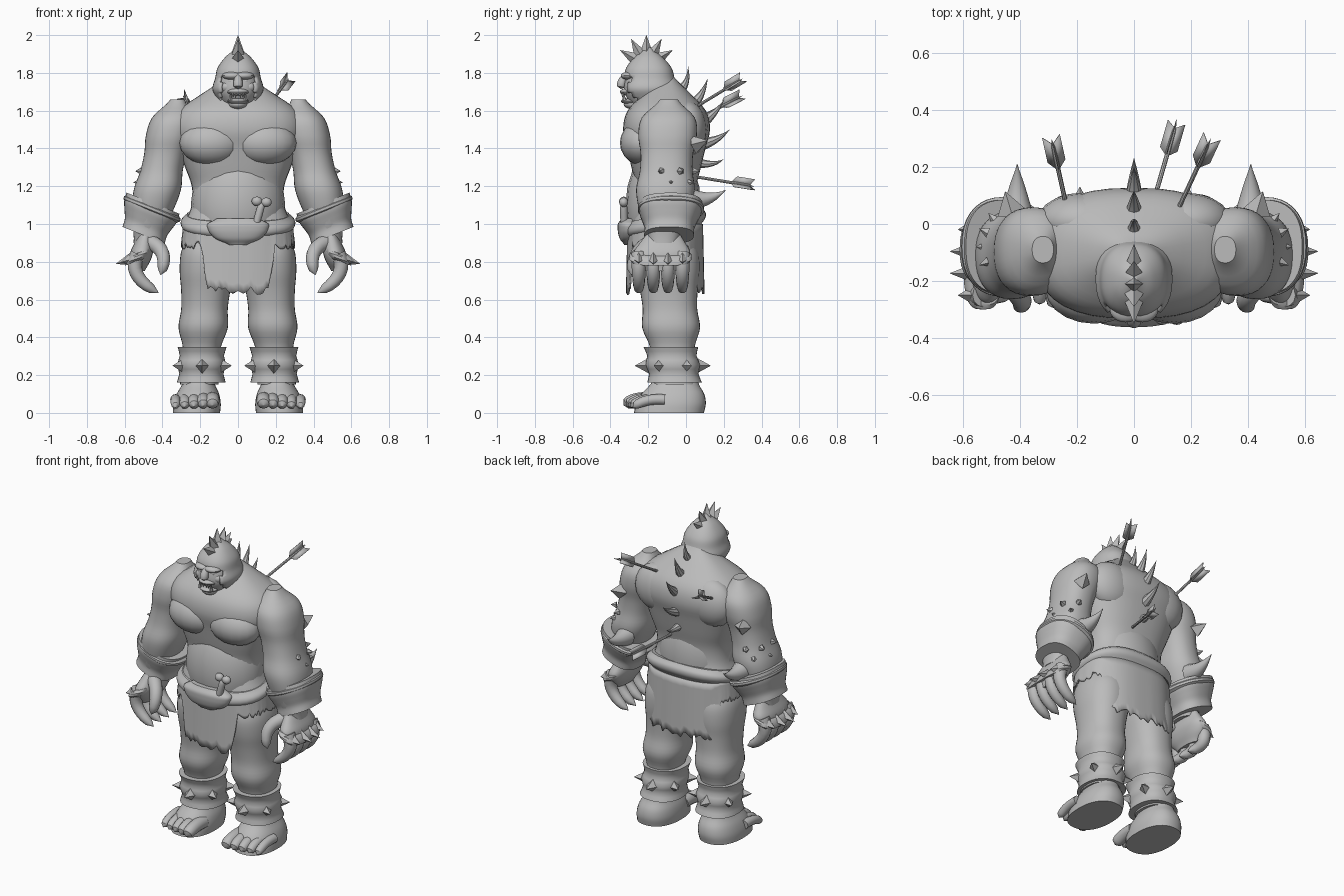
import bpy, bmesh, random
from math import sin, cos, pi, copysign, radians, sqrt
from mathutils import Vector

cube = bpy.data.objects.get("Cube")
if cube:
    bpy.data.objects.remove(cube)
random.seed(4)

grey = bpy.data.materials.new("stone_grey")
grey.use_nodes = True
colour = (.5, .5, .5, 1)
grey.diffuse_color = colour
grey.node_tree.nodes["Principled BSDF"].inputs["Base Color"].default_value = colour
made = []


def make(name, verts, faces, mirror=False, thick=0):
    mesh = bpy.data.meshes.new(name)
    mesh.from_pydata(verts, [], faces)
    bm = bmesh.new()
    bm.from_mesh(mesh)
    bmesh.ops.recalc_face_normals(bm, faces=bm.faces)
    bm.to_mesh(mesh)
    bm.free()
    mesh.materials.append(grey)
    ob = bpy.data.objects.new(name, mesh)
    bpy.context.collection.objects.link(ob)
    if thick:
        ob.modifiers.new("thickness", 'SOLIDIFY').thickness = thick
    if mirror:
        ob.modifiers.new("mirror", 'MIRROR').use_mirror_merge = False
    made.append(ob)


def skin(name, rings, mirror=False, keep=None, caps=True, thick=0):
    """Joins rings of points into a surface."""
    n = len(rings[0])
    verts = [p for ring in rings for p in ring]
    faces = [(i * n + j, i * n + (j + 1) % n, (i + 1) * n + (j + 1) % n, (i + 1) * n + j)
             for i in range(len(rings) - 1) for j in range(n)]
    if keep:
        faces = [f for f in faces if keep(sum((verts[i] for i in f), Vector()) / len(f))]
    if caps:
        faces += [tuple(range(n)), tuple(range(len(verts) - n, len(verts)))]
    make(name, verts, faces, mirror, thick)


def oval(angle, wide, deep, power):
    c, s = cos(angle), sin(angle)
    return wide * copysign(abs(c) ** (2 / power), c), deep * copysign(abs(s) ** (2 / power), s)


def swell(profile, t):
    """Smooth curve through evenly spaced profile values."""
    last = len(profile) - 1
    i = min(int(t * last), last - 1)
    f = t * last - i
    p, q, r, s = (profile[max(0, min(last, i + d))] for d in (-1, 0, 1, 2))
    return q + f * (r - p + f * (2 * p - 5 * q + 4 * r - s + f * (3 * q - p - 3 * r + s))) / 2


def column(name, bottom, top, wide, deep, profile, power=2.3, lean=(0, 0), k=4, n=36, **options):
    """Stack of level ovals from bottom to top, scaled by the profile."""
    bottom, top = Vector(bottom), Vector(top)
    steps = k * (len(profile) - 1)
    rings = []
    for i in range(steps + 1):
        size = swell(profile, i / steps)
        centre = bottom.lerp(top, i / steps)
        flat = [oval(2 * pi * j / n, wide * size, deep * size, power) for j in range(n)]
        rings.append([centre + Vector((x, y, lean[0] * x + lean[1] * y)) for x, y in flat])
    skin(name, rings, **options)


def limb(name, start, bend, end, radius, tip=1.0, mirror=False, n=12, steps=9):
    """Bent round limb; a tip of zero makes a horn."""
    a, b, c = Vector(start), Vector(bend), Vector(end)
    axis = min(range(3), key=lambda i: abs((c - a)[i]))
    side = Vector([float(i == axis) for i in range(3)])
    rings = []
    for i in range(steps + 1):
        t = i / steps
        r = radius * ((1 + (tip - 1) * t) * sqrt(1 - t ** 8) + .02 * t)
        u = ((b - a).lerp(c - b, t)).cross(side).normalized()
        v = ((b - a).lerp(c - b, t)).cross(u).normalized()
        centre = a.lerp(b, t).lerp(b.lerp(c, t), t)
        rings.append([centre + r * (u * cos(2 * pi * j / n) + v * sin(2 * pi * j / n)) for j in range(n)])
    skin(name, rings, mirror)


def spike(name, base, way, length, radius, mirror=False, n=4):
    base = Vector(base)
    end = base + Vector(way).normalized() * length
    limb(name, base, (base + end) / 2, end, radius, 0, mirror, n, 1)


def ball(name, centre, size, mirror=False, n=20):
    rings = []
    for i in range(n // 2 + 1):
        a = .02 + (pi - .04) * i / (n // 2)
        rings.append([Vector(centre) + Vector((size[0] * sin(a) * cos(b), size[1] * sin(a) * sin(b), size[2] * cos(a)))
                      for b in (2 * pi * j / n for j in range(n))])
    skin(name, rings, mirror)


# Torso
column("torso", (0, -.11, .8), (0, -.1, 1.8), .35, .23, (.6, .8, .8, .7, .7, .8, .9, 1, .9, .5, .1), power=2.5)
ball("belly", (0, -.12, 1.1), (.25, .2, .32))
ball("chest_muscle", (.14, -.23, 1.43), (.17, .12, .12), True)
ball("shoulder_blade", (.18, .01, 1.5), (.16, .1, .15), True)

# Arms
column("arm", (.49, -.12, .9), (.32, -.09, 1.66), .125, .155, (.5, .7, .9, 1, .9, .9, 1, .9, .3), mirror=True)
column("bracer", (.5, -.09, .94), (.45, -.08, 1.11), .14, .165, (.8, .8, .9, 1, 1), power=2.5, lean=(.4, 0), mirror=True)
column("bracer_rim", (.46, -.08, 1.06), (.45, -.08, 1.1), .15, .175, (.9, 1, 1, .9), k=1, lean=(.4, 0), mirror=True)
limb("elbow_spike", (.41, .02, 1.13), (.41, .13, 1.12), (.41, .21, 1.18), .06, 0, True)
spike("upper_arm_spike", (.43, .04, 1.42), (.3, 1, .3), .08, .05, True)
for i in range(6):
    a = .4 * i - .8
    spot = Vector((.41 + .11 * cos(a), -.08 + .13 * sin(a), 1.22 + .06 * (i % 2)))
    spike(f"arm_stud_{i}", spot, (cos(a), sin(a), 0), .035, .02, True, 5)

# Hands
column("palm", (.53, -.135, .75), (.49, -.12, .95), .06, .15, (.6, .9, 1, .8, .6), mirror=True)
column("knuckle_guard", (.54, -.135, .8), (.52, -.135, .85), .065, .165, (.9, 1, 1, .9),
       power=3, lean=(-.35, 0), k=1, mirror=True)
for i in range(4):
    y = .077 * i - .25
    limb(f"finger_{i}", (.53, y, .84), (.59, y, .72), (.42, y, .635), .041, .7, True)
    spike(f"knuckle_spike_{i}", (.56, y, .815), (1, 0, -.3), .06 + .03 * (i in (1, 2)), .035, True)
limb("thumb", (.46, -.19, .9), (.36, -.28, .86), (.41, -.29, .73), .042, .7, True)

# Legs
column("leg", (.205, -.06, .15), (.15, -.11, .95), .145, .17, (.7, .7, .7, .9, .85, .9, 1, 1, .8), mirror=True)
column("ankle_guard", (.195, -.06, .16), (.19, -.08, .35), .13, .145, (1, .9, 1, .9, 1), k=2, mirror=True)
for i in range(6):
    a = pi / 2 + i * pi / 3
    spot = Vector((.19 + .1 * cos(a), .12 * sin(a) - .07, .25))
    spike(f"ankle_spike_{i}", spot, (cos(a), sin(a), 0), .08, .045, True)

# Feet and toes
column("foot", (.22, -.09, 0), (.205, -.05, .2), .125, .185, (1, 1, .9, .7, .6), mirror=True)
for i in range(5):
    x, y, size = .135 + .049 * i, .012 * i - .27, .04 - .003 * i
    limb(f"toe_{i}", (x, y + .11, .07), (x, y, .08), (x, y - .06, size), size, .9, True)

# Head and helmet
column("head", (0, -.2, 1.6), (0, -.19, 1.9), .11, .13, (.5, .8, 1, 1, .9, .7, .2))
column("helmet", (0, -.19, 1.6), (0, -.2, 1.94), .135, .15, (.6, .8, 1, .9, .8, .5, .05), caps=False, thick=.014, k=6,
       keep=lambda c: c.y > -.2 or abs(c.x) > .095 or c.z > 1.8 - abs(c.x) / 4)
for i in range(5):
    a = radians(150 - 30 * i)
    way = Vector((0, cos(a), sin(a)))
    spike(f"crest_spike_{i}", Vector((0, -.21, 1.84)) + way * .05, way, .11, .04)

# Face
ball("brow", (.03, -.3, 1.785), (.055, .045, .022), True)
ball("cheek", (.06, -.265, 1.725), (.04, .05, .035), True)
ball("eye", (.04, -.305, 1.757), (.014, .014, .01), True)
limb("nose", (0, -.31, 1.79), (0, -.34, 1.77), (0, -.345, 1.715), .015, 2)
ball("upper_lip", (0, -.295, 1.7), (.06, .055, .022))
ball("lower_lip", (0, -.295, 1.65), (.056, .05, .016))
ball("chin", (0, -.27, 1.635), (.05, .06, .03))
for x in (.012, .027):
    spike("upper_tooth", (x, -.335, 1.692), (0, 0, -1), .025, .009, True, 6)
spike("tusk", (.04, -.325, 1.655), (0, -.2, 1), .045, .011, True, 6)

# Curved spine spikes, swinging from upright to level down the back
for i in range(5):
    a, length = radians(75 - 16 * i), .12 + .08 * sin(pi * i / 4)
    root = Vector((0, .08 - .1 * (1 - i / 4) ** 2, 1.72 - .1 * i))
    tip = root + Vector((0, cos(a), sin(a))) * length
    limb(f"spine_spike_{i}", root, (root + tip) / 2 + Vector((0, .02, -.02)), tip, .2 * length, 0, n=8)

# Ragged loincloth: long flaps front and back, short at the hips
columns = 120


def hem(angle):
    x, y = oval(angle, .3, .2, 2.5)
    t = min(1, max(0, (abs(x) - (.15 if y < 0 else .21)) / .055))
    return .625 + .045 * random.random() + .24 * t * t * (3 - 2 * t)


angles = [2 * pi * j / columns for j in range(columns)]
hems = [hem(a) for a in angles]
rings = []
for f in (i / 8 for i in range(9)):
    flat = [oval(a, .29 + .012 * f, .2 + .008 * f, 2.5) for a in angles]
    rings.append([Vector((x, y - .11, 1 + f * (h - 1))) for (x, y), h in zip(flat, hems)])
skin("loincloth", rings, caps=False, thick=.008)

# Belt, pouch and bone
column("belt", (0, -.11, .96), (0, -.11, 1.05), .3, .213, (.9, 1, 1, .9), power=2.5, lean=(0, .2))
column("pouch", (0, -.31, .89), (0, -.3, 1.03), .16, .058, (.3, .7, .9, 1, 1, .7))
limb("bone", (.09, -.325, .98), (.11, -.33, 1.05), (.13, -.33, 1.12), .02)
for x in (.1, .15):
    ball("bone_knob", (x, -.33, 1.13 - x / 10), (.028, .024, .025))

# Arrows stuck in the back
for root, end in [((-.23, .03, 1.54), (-.29, .3, 1.68)), ((.06, .05, 1.25), (.15, .36, 1.2)),
                  ((.14, .02, 1.6), (.27, .3, 1.77))]:
    a, b = Vector(root), Vector(end)
    limb("arrow_shaft", a, (a + b) / 2, b, .008, n=8)
    d = (b - a).normalized()
    u = d.cross(Vector((0, 0, 1))).normalized()
    v = d.cross(u)
    for turn in (.5 + q * 2 * pi / 3 for q in range(3)):
        out = (u * cos(turn) + v * sin(turn)) * .037
        make("arrow_feather", [b - d * .13, b - d * .1 + out, b + out, b - d * .025], [(0, 1, 2, 3)], thick=.003)

# Smooth skin with sharp spikes and rims
bpy.ops.object.select_all(action='DESELECT')
for ob in made:
    ob.select_set(True)
bpy.context.view_layer.objects.active = made[0]
bpy.ops.object.shade_smooth_by_angle(angle=radians(38))
